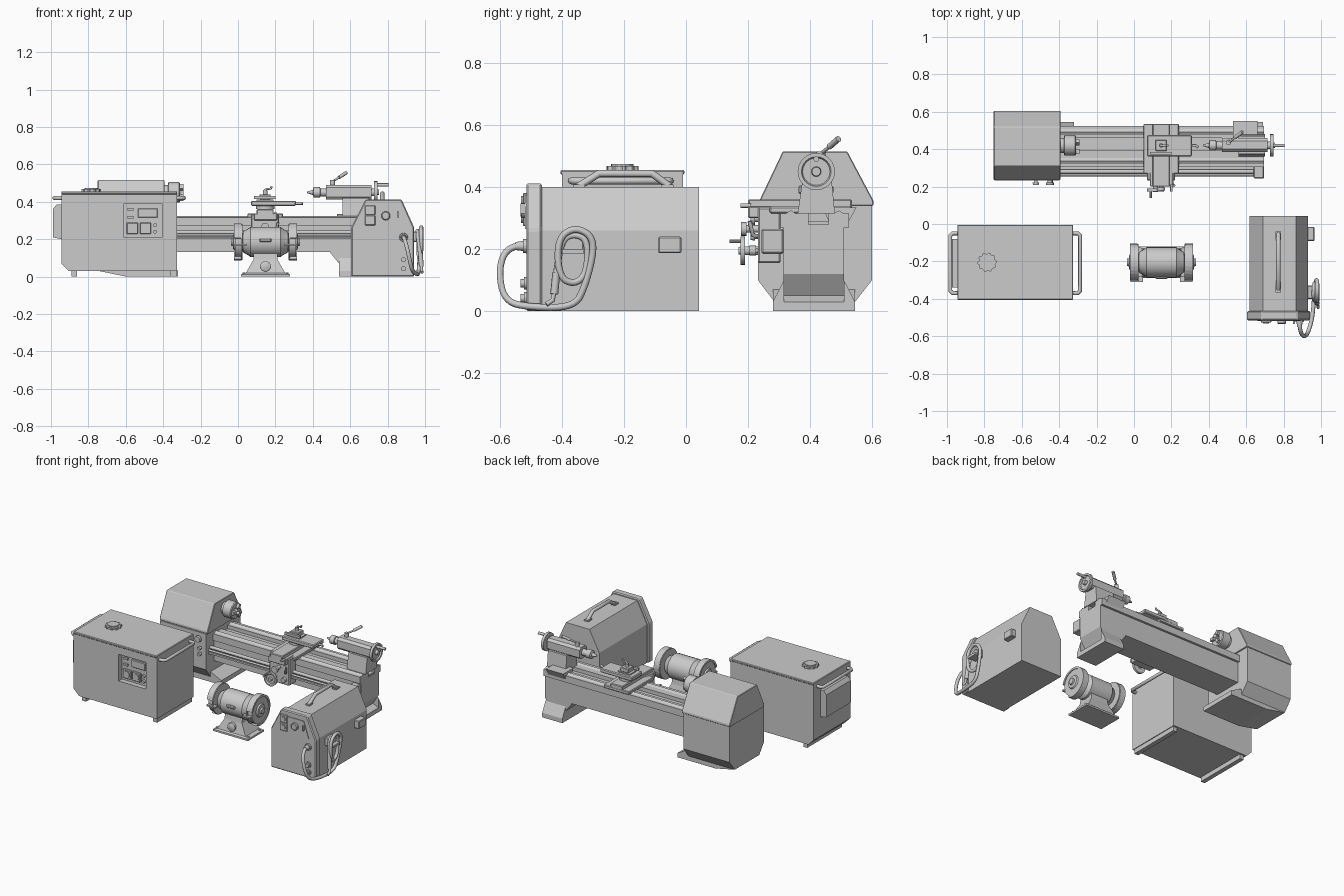
import bpy, bmesh
from math import pi, cos, sin
from mathutils import Vector


def finish(name, bm, smooth=False):
    bmesh.ops.recalc_face_normals(bm, faces=bm.faces)
    me = bpy.data.meshes.new(name)
    bm.to_mesh(me)
    bm.free()
    ob = bpy.data.objects.new(name, me)
    bpy.context.collection.objects.link(ob)
    if smooth:
        bpy.ops.object.select_all(action='DESELECT')
        ob.select_set(True)
        bpy.context.view_layer.objects.active = ob
        bpy.ops.object.shade_smooth_by_angle(angle=0.6)
    return ob


def place(axis, t, u, v):
    return {'x': (t, u, v), 'y': (u, t, v), 'z': (u, v, t)}[axis]


def prism(name, pts, axis, a, b, bevel=0):
    """Extrude a 2D outline along an axis from a to b."""
    bm = bmesh.new()
    lo, hi = [[bm.verts.new(place(axis, t, *p)) for p in pts] for t in (a, b)]
    bm.faces.new(lo)
    bm.faces.new(hi)
    for i in range(len(pts)):
        j = (i + 1) % len(pts)
        bm.faces.new((lo[i], lo[j], hi[j], hi[i]))
    if bevel:
        bmesh.ops.bevel(bm, geom=bm.edges[:], offset=bevel, segments=1, affect='EDGES')
    return finish(name, bm)


def box(name, x0, x1, y0, y1, z0, z1, bevel=0):
    return prism(name, [(x0, y0), (x1, y0), (x1, y1), (x0, y1)], 'z', z0, z1, bevel)


def turned(name, axis, center, profile, n=24):
    """Revolve (position, radius) pairs round an axis through center (u, v)."""
    bm = bmesh.new()
    rings = [[bm.verts.new(place(axis, t, center[0] + r * cos(2 * pi * i / n), center[1] + r * sin(2 * pi * i / n)))
              for i in range(n)] for t, r in profile]
    for p, q in zip(rings, rings[1:]):
        for i in range(n):
            bm.faces.new((p[i], p[(i + 1) % n], q[(i + 1) % n], q[i]))
    bm.faces.new(rings[0])
    bm.faces.new(rings[-1])
    return finish(name, bm, True)


def cyl(name, axis, center, r, a, b, n=24):
    return turned(name, axis, center, [(a, r), (b, r)], n)


def tube(name, pts, r, smooth_path=False):
    cu = bpy.data.curves.new(name, 'CURVE')
    cu.dimensions, cu.bevel_depth, cu.bevel_resolution, cu.use_fill_caps = '3D', r, 2, True
    sp = cu.splines.new('NURBS' if smooth_path else 'POLY')
    sp.points.add(len(pts) - 1)
    for p, c in zip(sp.points, pts):
        p.co = (*c, 1)
    if smooth_path:
        sp.order_u, sp.use_endpoint_u, sp.resolution_u = 3, True, 6
    ob = bpy.data.objects.new(name, cu)
    bpy.context.collection.objects.link(ob)
    return ob


def cut(ob, cutter):
    m = ob.modifiers.new('cut', 'BOOLEAN')
    m.operation, m.object, m.solver = 'DIFFERENCE', cutter, 'EXACT'
    cutter.hide_render = True
    bpy.context.view_layer.objects.active = ob
    bpy.ops.object.modifier_apply(modifier=m.name)
    bpy.data.objects.remove(cutter)


# ---- Generator: cabinet, lid, skids, handles, recessed panel
cabinet = prism('generator_cabinet', [(-.905, .03), (-.325, .03), (-.325, .445), (-.945, .445), (-.945, .07)], 'y', -.4, -.01)
cut(cabinet, box('panel_cutter', -.61, -.405, -.5, -.365, .21, .39))
box('generator_lid', -.945, -.325, -.405, -.005, .44, .455, .004)
for x in (-.89, -.36):
    box('generator_skid', x, x + .03, -.39, -.02, 0, .032)
prism('generator_side_duct', [(-.945, .2), (-.99, .21), (-.99, .36), (-.97, .385), (-.945, .385)], 'y', -.34, -.08)
for s, x in ((-1, -.94), (1, -.33)):
    o = x + s * .042
    tube('generator_handle', [(x, -.05, .42), (o - s * .012, -.05, .42), (o, -.062, .42),
                              (o, -.358, .42), (o - s * .012, -.37, .42), (x, -.37, .42)], .011)
gear = [(-.785 + r * cos(i * pi / 20), -.205 + r * sin(i * pi / 20))
        for i in range(40) for r in [.052 if i % 4 < 2 else .045]]
prism('fuel_cap', gear, 'z', .455, .468)
cyl('fuel_cap_top', 'z', (-.785, -.205), .036, .468, .474)
box('generator_display', -.535, -.43, -.375, -.36, .315, .365, .003)
for x in (-.565, -.495):
    box('generator_socket', x - .03, x + .03, -.378, -.36, .228, .288, .003)
    cyl('socket_face', 'y', (x, .258), .022, -.383, -.375)
for z in (.275, .24):
    cyl('generator_button', 'y', (-.443, z), .01, -.38, -.36, 12)
for z in (.36, .318):
    box('generator_switch', -.59, -.56, -.377, -.36, z - .007, z + .007)

# ---- Lathe: headstock, bed, pedestals
prism('headstock_body', [(.285, .03), (.545, .03), (.6, .1), (.6, .34), (.232, .34), (.232, .1)], 'x', -.745, -.4)
prism('headstock_cover', [(.24, .34), (.605, .34), (.605, .355), (.52, .515), (.312, .515), (.236, .355), (.236, .34)],
      'x', -.75, -.392, .003)
prism('headstock_foot', [(-.745, .03), (-.6, 0), (-.32, 0), (-.32, .03), (-.4, .07), (-.745, .07)], 'y', .28, .545)
box('bed_core', -.42, .69, .315, .51, .13, .29)
for y0, y1 in ((.305, .395), (.46, .525)):
    box('bed_way', -.42, .695, y0, y1, .27, .315)
    prism('bed_vee', [(y0 + .015, .314), (y0 + .05, .314), (y0 + .033, .325)], 'x', -.4, .695)
box('bed_shelf', -.42, .69, .255, .316, .2, .212)
cyl('lead_screw', 'x', (.28, .235), .011, -.42, .68, 12)
cyl('feed_rod', 'x', (.262, .222), .007, -.42, .68, 12)
box('lead_screw_bracket', .64, .695, .243, .315, .185, .265, .005)
prism('tail_pedestal', [(.54, 0), (.69, 0), (.69, .03), (.65, .05), (.695, .12), (.695, .28), (.495, .28), (.495, .125),
                        (.54, .07)], 'y', .315, .51)
for y0, y1 in ((.28, .316), (.509, .545)):
    ys = (y0, y1) if y0 < .4 else (y1, y0)
    prism('pedestal_flare', [(ys[0], 0), (ys[1], 0), (ys[1], .1), (ys[0], .03)], 'x', .54, .69)

# Chuck and headstock knobs
Y, Z = .42, .45
turned('chuck', 'x', (Y, Z), [(-.4, .04), (-.375, .04), (-.372, .055), (-.315, .055), (-.31, .05), (-.31, .018), (-.34, .018)])
for k in range(3):
    a = k * 2 * pi / 3 + pi / 2
    jaw = box('chuck_jaw', -.315, -.292, -.01, .01, .018, .047)
    jaw.location, jaw.rotation_euler = (0, Y, Z), (a, 0, 0)
for x, z, r in ((-.525, .3, .017), (-.45, .3, .022), (-.44, .24, .012), (-.44, .2, .012)):
    turned('headstock_knob', 'y', (x, z), [(.234, r * .6), (.222, r * .6), (.222, r), (.208, r * .9)], 16)

# Carriage, apron and compound rest
box('saddle', .05, .24, .27, .535, .315, .337, .004)
box('cross_slide', .1, .19, .2, .535, .33, .36, .004)
box('apron', .07, .22, .232, .305, .155, .335, .005)
box('apron_top', .085, .21, .2, .3, .3, .338, .004)
cyl('compound_swivel', 'z', (.145, Y), .05, .36, .378)
box('compound_slide', .07, .31, .362, .475, .378, .405, .005)
tube('compound_handle', [(.3, Y, .39), (.33, Y, .39), (.345, Y - .01, .39)], .007)
box('tool_post', .1, .19, .385, .455, .405, .412)
box('tool_post_block', .115, .175, .39, .45, .412, .44, .003)
box('cutting_tool', .085, .2, .372, .386, .415, .43)
cyl('tool_post_bolt', 'z', (.145, Y), .012, .44, .46, 12)
tube('tool_post_lever', [(.14, Y, .455), (.15, Y, .468), (.175, Y, .47), (.18, Y, .482)], .006)
turned('apron_handwheel', 'y', (.115, .195), [(.24, .014), (.19, .014), (.19, .046), (.175, .046), (.175, .036), (.182, .03),
                                              (.182, .014), (.17, .012)])
cyl('apron_wheel_grip', 'y', (.09, .225), .006, .14, .18, 10)
turned('cross_slide_dial', 'y', (.145, .265), [(.24, .012), (.195, .012), (.195, .022), (.178, .022)], 16)
turned('apron_knob', 'y', (.19, .195), [(.24, .008), (.225, .008), (.225, .016), (.205, .016)], 12)
tube('apron_lever', [(.19, .24, .24), (.205, .215, .245), (.215, .205, .29)], .007)
tube('feed_lever', [(.2, .21, .34), (.2, .175, .34)], .007)

# Tailstock
prism('tailstock_base', [(.36, .315), (.48, .315), (.47, .42), (.375, .42)], 'x', .56, .7)
prism('tailstock_body', [(.385, .425), (.395, .412), (.445, .412), (.46, .425), (.46, .475), (.445, .49), (.4, .49), (.385, .475)],
      'x', .47, .715)
turned('tailstock_quill', 'x', (Y, Z), [(.48, .022), (.44, .022), (.438, .028), (.405, .028), (.4, .014), (.37, .004)], 16)
prism('tailstock_clamp', [(.44, .335), (.55, .335), (.525, .29), (.46, .29)], 'x', .53, .66)
turned('tailstock_handwheel', 'x', (Y, Z), [(.71, .02), (.728, .02), (.728, .06), (.745, .06), (.745, .048), (.737, .044),
                                            (.737, .016), (.755, .014)])
cyl('tailstock_grip', 'x', (Y, .49), .009, .74, .805, 12)
cyl('lever_pivot', 'z', (.505, .435), .014, .48, .515, 12)
tube('tailstock_lever', [(.505, .435, .508), (.56, .477, .542)], .006)
tube('tailstock_lever_grip', [(.54, .462, .53), (.58, .492, .556)], .01)

# ---- Bench grinder: base, motor, two guarded wheels
gx, gy, gz = .147, -.205, .185
bm = bmesh.new()
rings = [[bm.verts.new((gx + sx * hx, gy + sy * hy, z)) for sx, sy in ((-1, -1), (1, -1), (1, 1), (-1, 1))]
         for hx, hy, z in ((.13, .085, 0), (.13, .085, .012), (.105, .075, .02), (.065, .055, .09), (.065, .05, .13))]
for p, q in zip(rings, rings[1:]):
    for i in range(4):
        bm.faces.new((p[i], p[(i + 1) % 4], q[(i + 1) % 4], q[i]))
bm.faces.new(rings[0])
bm.faces.new(rings[-1])
finish('grinder_base', bm)
turned('grinder_switch', 'y', (gx, .055), [(-.255, .028), (-.282, .028), (-.286, .022)], 16)
half = [(.14, .035), (.125, .035), (.12, .055), (.085, .076), (.08, .081)]
turned('grinder_motor', 'x', (gy, gz), [(gx - t, r) for t, r in half] + [(gx + t, r) for t, r in half[::-1]])
box('grinder_plate', gx - .032, gx + .032, -.294, -.27, .185, .205, .005)
for s in (-1, 1):
    w = lambda t: gx + s * t
    turned('grinding_wheel', 'x', (gy, gz), [(w(.13), .03), (w(.13), .088), (w(.163), .088), (w(.163), .045), (w(.172), .04),
                                             (w(.174), .022), (w(.184), .02)])
    arc = [(r * cos(i * pi / 14), r * sin(i * pi / 14)) for r, rng in ((.1, range(-9, 14)), (.086, range(13, -10, -1))) for i in rng]
    prism('wheel_guard', [(gy + u, gz + v) for u, v in arc], 'x', w(.127), w(.168))
    cyl('guard_back', 'x', (gy, gz), .097, w(.123), w(.131))
    box('tool_rest', min(w(.1), w(.165)), max(w(.1), w(.165)), -.31, -.28, .165, .175)
    for y in (-.265, -.145):
        cyl('base_bolt', 'z', (w(.115), y), .009, .01, .022, 8)

# ---- Welder: cabinet, front frame, handle, controls
prism('welder_cabinet', [(.617, 0), (.93, 0), (.93, .26), (.865, .4), (.69, .4), (.617, .26)], 'y', -.48, .042)
prism('welder_front_frame', [(.605, 0), (.942, 0), (.942, .262), (.875, .412), (.682, .412), (.605, .262)], 'y', -.515, -.465, .006)
tube('welder_handle', [(.772, -.35, .4), (.772, -.28, .444), (.772, -.11, .444), (.772, -.05, .4)], .012)
for y in (-.345, -.06):
    box('handle_mount', .757, .787, y - .02, y + .02, .398, .409)
prism('control_panel', [(.66, .265), (.89, .265), (.852, .375), (.682, .375)], 'y', -.519, -.51)
for z in (.355, .3):
    box('welder_socket', .678, .734, -.526, -.51, z - .026, z + .026, .003)
    cyl('welder_socket_dial', 'y', (.706, z), .016, -.532, -.52, 16)
turned('welder_dial', 'y', (.79, .325), [(-.515, .024), (-.53, .024), (-.534, .019)])
box('welder_switch', .85, .86, -.534, -.515, .315, .347)
for z in (.09, .042):
    turned('welder_terminal', 'y', (.885, z), [(-.51, .02), (-.522, .02), (-.522, .013), (-.533, .013)], 16)
turned('cable_plug', 'y', (.885, .21), [(-.51, .024), (-.525, .022), (-.525, .016), (-.55, .013)], 16)

# Side brackets and torch cable
box('cable_hook', .925, .965, -.4, -.33, .185, .24, .004)
box('cable_hook_lip', .96, .99, -.4, -.33, .185, .2)
box('rear_hook', .925, .965, -.09, -.015, .187, .24, .004)
tube('torch_cable', [(.885, -.54, .21), (.89, -.58, .205), (.91, -.605, .13), (.93, -.585, .03), (.955, -.5, .012), (.965, -.36, .012),
                     (.97, -.325, .08), (.975, -.295, .2), (.98, -.31, .25), (.98, -.365, .27), (.98, -.415, .23), (.98, -.41, .11),
                     (.97, -.36, .085), (.965, -.32, .12), (.965, -.315, .23), (.96, -.36, .25), (.96, -.4, .23), (.97, -.415, .15),
                     (.975, -.42, .1)], .011, True)
tube('torch_grip', [(.975, -.418, .125), (.98, -.425, .055)], .013)
tube('torch_neck', [(.98, -.425, .06), (.982, -.43, .035), (.985, -.45, .022)], .008)
